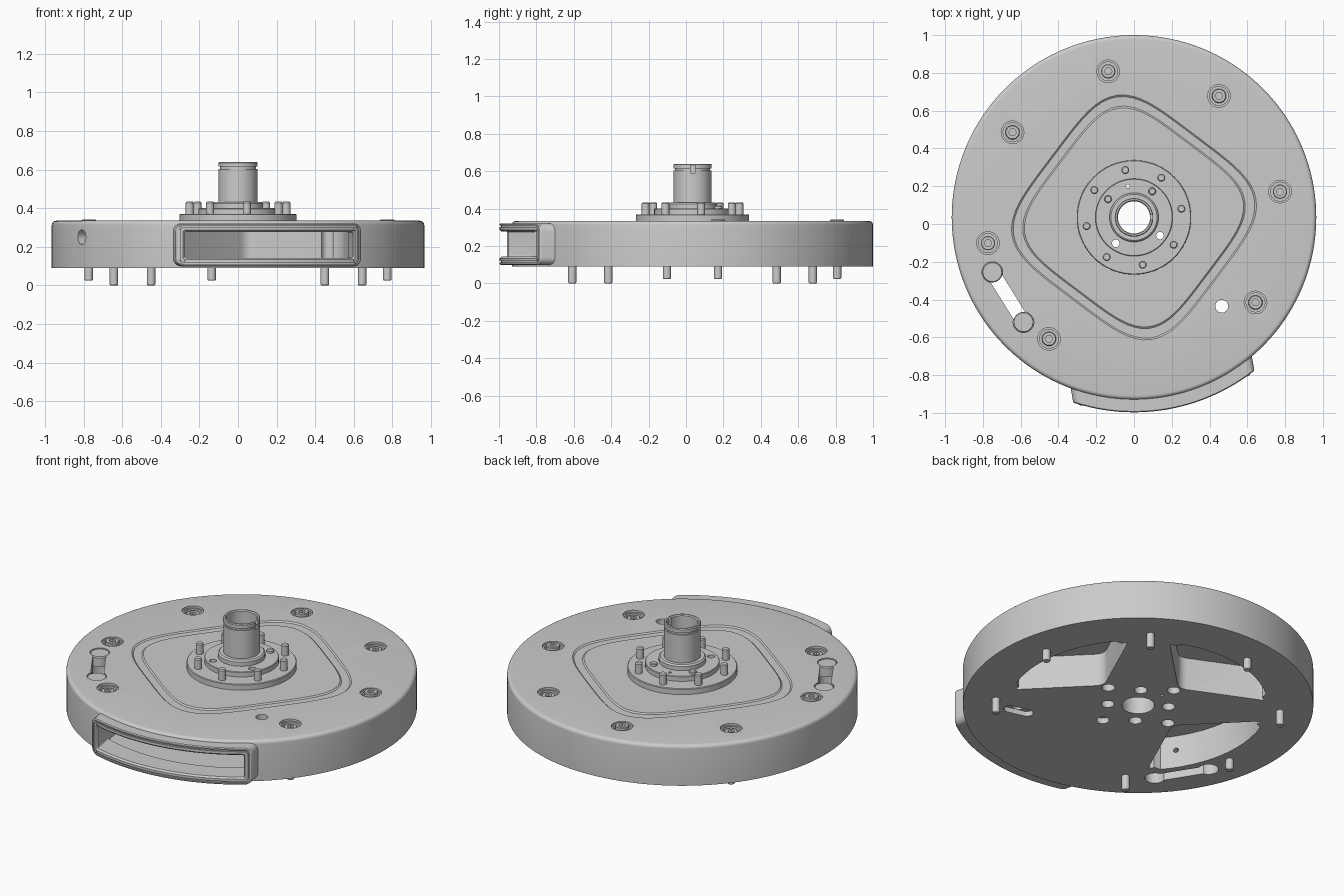
import bpy, bmesh
from math import sin, cos, pi, radians, sqrt
from mathutils import Vector, Matrix

if "Cube" in bpy.data.objects:
    bpy.data.objects.remove(bpy.data.objects["Cube"])

CY = 0.035          # disc axis sits slightly behind the origin
BOLT_R, HUB_R, PIN_R = 0.785, 0.255, 0.168


def loft(bm, loops, cyclic=False):
    """Skin closed loops of equal length; cap the ends unless cyclic."""
    vs = [[bm.verts.new(p) for p in l] for l in loops]
    n = len(vs[0])
    for i in range(len(vs) if cyclic else len(vs) - 1):
        a, b = vs[i], vs[(i + 1) % len(vs)]
        for j in range(n):
            k = (j + 1) % n
            bm.faces.new((a[j], a[k], b[k], b[j]))
    if not cyclic:
        bm.faces.new(vs[0])
        bm.faces.new(vs[-1])


def make(name, *parts):
    """Each part is (loops, cyclic)."""
    bm = bmesh.new()
    for loops, cyclic in parts:
        loft(bm, loops, cyclic)
    bmesh.ops.recalc_face_normals(bm, faces=bm.faces)
    me = bpy.data.meshes.new(name)
    bm.to_mesh(me)
    bm.free()
    ob = bpy.data.objects.new(name, me)
    bpy.context.collection.objects.link(ob)
    return ob


def circle(r, z, x=0, y=0, n=24):
    return [(x + r * cos(2 * pi * i / n), y + r * sin(2 * pi * i / n), z) for i in range(n)]


def polar(r, deg):
    return r * cos(radians(deg)), r * sin(radians(deg))


def turned(profile, x=0, y=0, n=24, cyclic=False):
    return [circle(r, z, x, y, n) for r, z in profile], cyclic


def prism(pts, z0, z1):
    return [[(x, y, z) for x, y in pts] for z in (z0, z1)], False


def radial_rod(r, deg, z, d0, d1):
    c, s = cos(radians(deg)), sin(radians(deg))
    return [[(d * c - r * cos(t) * s, d * s + r * cos(t) * c, z + r * sin(t))
             for t in [2 * pi * i / 20 for i in range(20)]] for d in (d0, d1)], False


def cut(ob, *parts):
    c = make("cutter", *parts)
    c.hide_render = True
    m = ob.modifiers.new("cut", "BOOLEAN")
    m.operation, m.solver, m.object = "DIFFERENCE", "EXACT", c
    bpy.context.view_layer.objects.active = ob
    bpy.ops.object.modifier_apply(modifier=m.name)
    bpy.data.objects.remove(c)


def rounded(pts, r, n=5):
    """Round polygon corners with short quadratic curves."""
    out, pts = [], [Vector(p) for p in pts]
    for i, p in enumerate(pts):
        a = p + (pts[i - 1] - p).normalized() * r
        b = p + (pts[(i + 1) % len(pts)] - p).normalized() * r
        out += [a.lerp(p, t / n).lerp(p.lerp(b, t / n), t / n) for t in range(n + 1)]
    return out


def turn(pts, deg):
    m = Matrix.Rotation(radians(deg), 2)
    return [m @ Vector(p) for p in pts]


# Main disc with rounded upper edge
edge = [(0.943 + 0.022 * cos(a), 0.313 + 0.022 * sin(a)) for a in [pi / 2 * i / 5 for i in range(6)]]
disc = make("disc_body", turned([(0.09, 0.09), (0.965, 0.09)] + edge + [(0.09, 0.335)], n=160, cyclic=True))

# Three sector pockets from below
arc = [polar(0.715, a) for a in range(-30, 31, 5)]
nose = rounded([(0.29, 0), polar(0.715, -36), polar(0.715, 36)], 0.05)
sector = nose[:6] + nose[6:12] + [Vector(p) for p in arc] + nose[12:]
cut(disc, *[prism(turn(sector, a), 0.05, 0.29) for a in (10, 100, 190)])

# Fourth pocket opens through the rim
chan = rounded([(0.29, 0), (0.60, -0.445), (1.2, -0.445), (1.2, 0.445), (0.60, 0.445)], 0.05)
cut(disc, prism(turn(chan, -80), 0.133, 0.287))

# Counterbores for the rim bolts, holes under the hub, vent hole
bolts = [(a, 0.024 if a in (10, 100, 190) else 0) for a in (10, 55, 100, 145, 190, 235, 325)]
parts = [turned([(0.05, 0.285), (0.05, 0.322), (0.06, 0.322), (0.06, 0.36)], *polar(BOLT_R, a)) for a, _ in bolts]
for a in (10, 100, 190, 280):
    parts.append(turned([(0.036, 0.05), (0.036, 0.125 if a == 280 else 0.2)], *polar(HUB_R, a)))
    parts.append(turned([(0.036, 0.05), (0.036, 0.25), (0.02, 0.25), (0.02, 0.4)], *polar(PIN_R, a + 45)))
parts.append(turned([(0.01, 0.05), (0.01, 0.4)], *polar(PIN_R, 101), n=12))
parts.append(turned([(0.034, 0.05), (0.034, 0.4)], 0.465, -0.47))
cut(disc, *parts)
vent = [(0.05 * (1 if cos(t) > 0 else -1) + 0.036 * cos(t), 0.036 * sin(t)) for t in [2 * pi * (i + .5) / 24 for i in range(24)]]
cut(disc, prism([p + Vector((0.465, -0.47)) for p in turn(vent, -14)], 0.05, 0.12))

# Dumbbell slot and radial port leading into it
e0, e1 = Vector((-0.75, -0.29)), Vector((-0.585, -0.555))
side = (e1 - e0).orthogonal().normalized() * 0.036
cut(disc, *[turned([(0.055, 0.05), (0.055, 0.36)], *e) for e in (e0, e1)])
cut(disc, prism([e0 + side, e1 + side, e1 - side, e0 - side], 0.05, 0.36))
cut(disc, radial_rod(0.038, 213, 0.25, 0.79, 1.1))
cut(disc, radial_rod(0.014, 213, 0.2, 0.6, 0.79))
make("slot_end_caps", *[turned([(0.0545, 0.27), (0.0545, 0.325), (0.05, 0.331)], *e) for e in (e0, e1)])


# Shallow rounded-square groove on the top face
def square_loop(a, z, p=4.3, n=96):
    out = []
    for i in range(n):
        t = 2 * pi * i / n
        r = a / (abs(cos(t)) ** p + abs(sin(t)) ** p) ** (1 / p)
        out.append((r * cos(t + radians(53)), r * sin(t + radians(53)), z))
    return out


cut(disc, ([square_loop(a, z) for a, z in ((0.548, 0.34), (0.535, 0.328), (0.493, 0.328), (0.48, 0.34))], True))


# Curved rim port frame with gasket groove
def frame_loop(inset, rad):
    w, h, r = 0.487 - inset, 0.111 - inset, max(0.04 - inset, 0.008)
    pts = []
    for cx, cz, a0 in ((w - r, h - r, 0), (r - w, h - r, 90), (r - w, r - h, 180), (w - r, r - h, 270)):
        pts += [(cx + r * cos(radians(a0 + 15 * i)), cz + r * sin(radians(a0 + 15 * i))) for i in range(7)]
        if a0 in (0, 180):
            s = 1 if a0 == 0 else -1
            pts += [(s * (w - r) * (1 - i / 12), s * h) for i in range(1, 24)]
    return [(*turn([(sqrt(rad * rad - y * y), y)], -80)[0], 0.21 + z) for y, z in pts]


make("port_frame", ([frame_loop(i, r) for i, r in (
    (0, 0.9), (0, 1.027), (0.005, 1.032), (0.012, 1.032), (0.012, 1.024), (0.02, 1.024),
    (0.02, 1.032), (0.035, 1.032), (0.044, 1.022), (0.044, 0.9))], True))
make("port_screws", *[radial_rod(0.009, -80 + s * 26, z, 1.0, 1.035)
                      for s in (-1, 1) for z in (0.128, 0.292)])

# Rim bolts with hex sockets
for i, (a, dz) in enumerate(bolts):
    x, y = polar(BOLT_R, a)
    b = make(f"rim_bolt_{i + 1}", turned([(0.018, dz), (0.022, dz + 0.006), (0.022, 0.29), (0.038, 0.29),
                                         (0.038, dz + 0.314), (0.034, dz + 0.318)], x, y))
    cut(b, ([circle(0.02, z, x, y, 6) for z in (dz + 0.298, 0.4)], False))

# Central hub: stepped flange and grooved tube
hub = make("hub", turned([(0.085, 0.32), (0.303, 0.32), (0.303, 0.366), (0.299, 0.37), (0.205, 0.37), (0.205, 0.397),
                          (0.202, 0.4), (0.13, 0.4), (0.13, 0.425), (0.122, 0.433), (0.101, 0.433), (0.101, 0.603),
                          (0.094, 0.603), (0.094, 0.615), (0.102, 0.615), (0.102, 0.635), (0.098, 0.64),
                          (0.09, 0.64), (0.085, 0.634)], n=72, cyclic=True))
cut(hub, prism([(0.07, -0.012), (0.12, -0.012), (0.12, 0.012), (0.07, 0.012)], 0.59, 0.7),
    *[turned([(0.02, 0.3), (0.02, 0.42)], *polar(PIN_R, a)) for a in (235, 325)],
    turned([(0.01, 0.3), (0.01, 0.42)], *polar(PIN_R, 101), n=12))

# Hub studs and locating pins
make("hub_studs", *[turned([(0.021, 0.36), (0.021, 0.428), (0.016, 0.434)], *polar(HUB_R, 10.4 + 45 * i), n=16)
                    for i in range(8)])
make("hub_pins", *[turned([(0.02, 0.25), (0.02, 0.412), (0.015, 0.417)], *polar(PIN_R, a), n=16) for a in (55, 145)])

# Place on the shared axis and smooth
for ob in bpy.context.scene.objects:
    ob.location.y = CY
    ob.select_set(True)
bpy.context.view_layer.objects.active = disc
bpy.ops.object.shade_smooth_by_angle(angle=radians(30))
